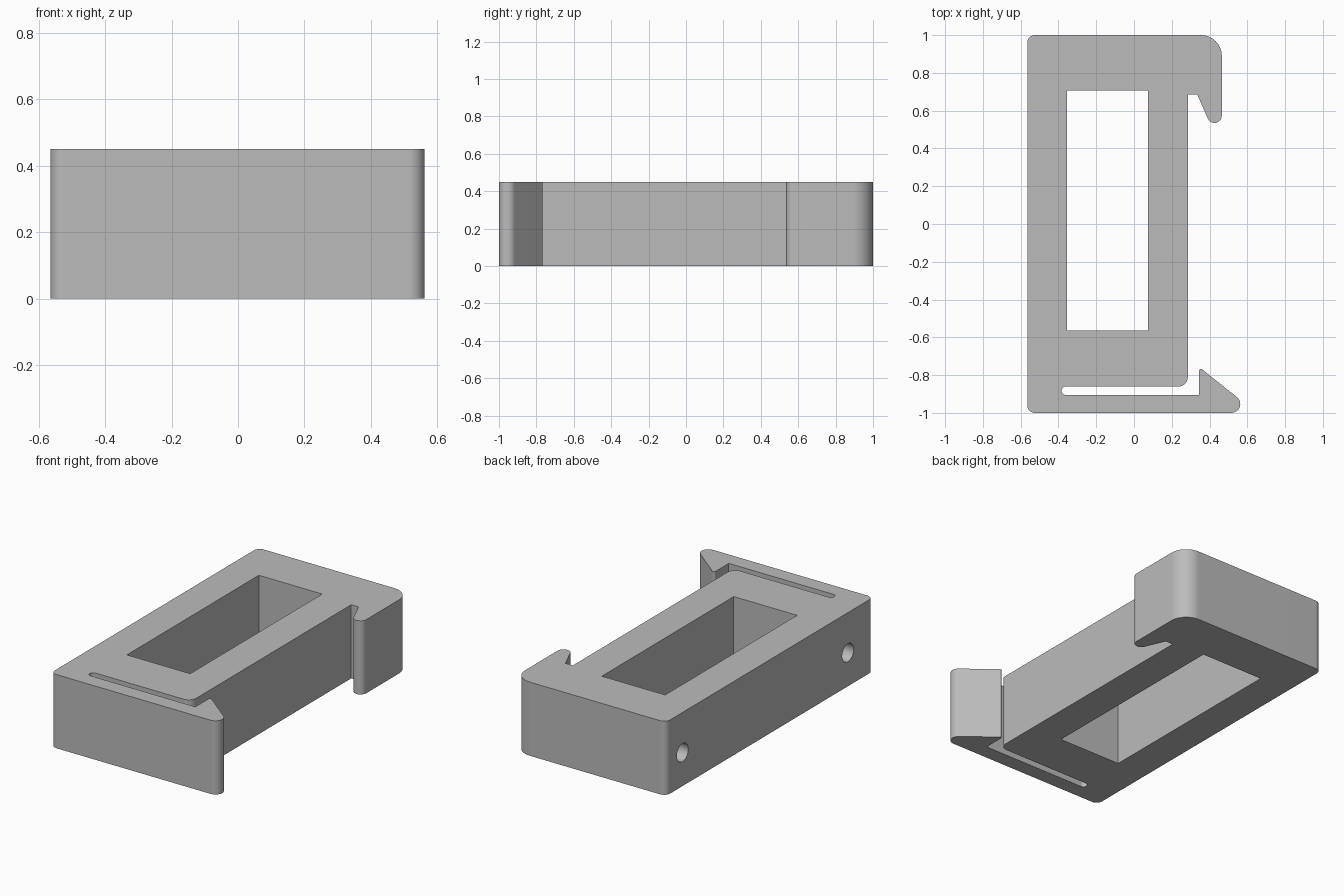
import bpy, bmesh, math
from mathutils import Vector, Matrix

if "Cube" in bpy.data.objects:
    bpy.data.objects.remove(bpy.data.objects["Cube"], do_unlink=True)

HEIGHT = 0.45


def rounded(corners, steps=8):
    """Turn (x, y, radius) corners into a filleted outline."""
    points = []
    for i, (x, y, r) in enumerate(corners):
        p = Vector((x, y))
        if r == 0:
            points.append(p)
            continue
        a = (Vector(corners[i - 1][:2]) - p).normalized()
        b = (Vector(corners[(i + 1) % len(corners)][:2]) - p).normalized()
        half = a.angle(b) / 2
        centre = p + (a + b).normalized() * (r / math.sin(half))
        start = p + a * (r / math.tan(half)) - centre
        end = p + b * (r / math.tan(half)) - centre
        sweep = start.angle_signed(end)
        for k in range(steps + 1):
            points.append(centre + Matrix.Rotation(-sweep * k / steps, 2) @ start)
    return points


def prism(name, outline, z0, z1):
    bm = bmesh.new()
    face = bm.faces.new([bm.verts.new((p.x, p.y, z0)) for p in outline])
    top = bmesh.ops.extrude_face_region(bm, geom=[face])["geom"]
    bmesh.ops.translate(bm, vec=(0, 0, z1 - z0),
                        verts=[v for v in top if isinstance(v, bmesh.types.BMVert)])
    bmesh.ops.recalc_face_normals(bm, faces=bm.faces)
    mesh = bpy.data.meshes.new(name)
    bm.to_mesh(mesh)
    bm.free()
    obj = bpy.data.objects.new(name, mesh)
    bpy.context.collection.objects.link(obj)
    return obj


def cut(target, cutter):
    cutter.hide_render = True
    mod = target.modifiers.new("cut", "BOOLEAN")
    mod.operation, mod.solver, mod.object = "DIFFERENCE", "EXACT", cutter
    bpy.ops.object.select_all(action="DESELECT")
    target.select_set(True)
    bpy.context.view_layer.objects.active = target
    bpy.ops.object.modifier_apply(modifier=mod.name)
    bpy.data.objects.remove(cutter, do_unlink=True)


# Clip body: spring arm with barb, flexure slot, straight side, fixed hook
body = prism("clip_body", rounded([
    (-0.565, -1, 0.04), (0.65, -1, 0.047), (0.345, -0.757, 0.01),
    (0.345, -0.905, 0), (-0.383, -0.905, 0.022), (-0.383, -0.86, 0.022),
    (0.285, -0.86, 0.05), (0.285, 0.685, 0), (0.335, 0.685, 0.008),
    (0.465, 0.39, 0.0386), (0.465, 1, 0.11), (-0.565, 1, 0.04)]), 0, HEIGHT)

# Rectangular window through the middle
cut(body, prism("window_cutter", rounded(
    [(-0.355, -0.565, 0), (0.073, -0.565, 0), (0.073, 0.708, 0), (-0.355, 0.708, 0)]),
    -0.1, HEIGHT + 0.1))

# Blind screw holes in the plain long side
for y in (0.84, -0.755):
    bpy.ops.mesh.primitive_cylinder_add(vertices=32, radius=0.055, depth=0.8,
                                        location=(-0.6, y, 0.205),
                                        rotation=(0, math.pi / 2, 0))
    cut(body, bpy.context.object)

# Plain grey plastic
grey = bpy.data.materials.new("grey_plastic")
grey.use_nodes = True
colour = (0.5, 0.5, 0.5, 1)
grey.diffuse_color = colour
grey.node_tree.nodes["Principled BSDF"].inputs["Base Color"].default_value = colour
body.data.materials.clear()
body.data.materials.append(grey)
for face in body.data.polygons:
    face.material_index = 0

body.select_set(True)
bpy.context.view_layer.objects.active = body
bpy.ops.object.shade_smooth_by_angle(angle=math.radians(30))
weighted = body.modifiers.new("even_shading", "WEIGHTED_NORMAL")
weighted.keep_sharp = True
